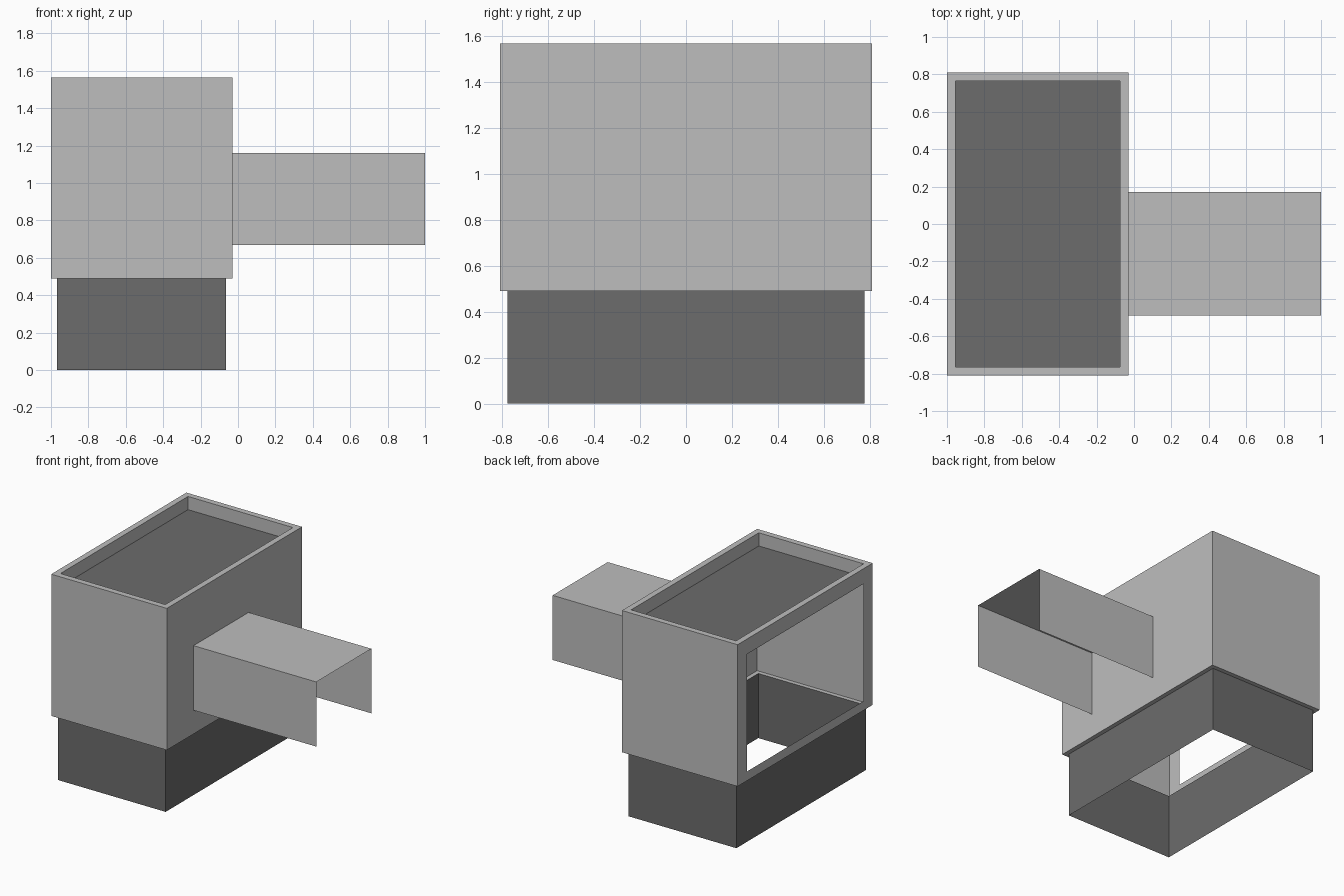
import bpy
import bmesh

cube = bpy.data.objects.get("Cube")
if cube:
    bpy.data.objects.remove(cube, do_unlink=True)


def material(name, value):
    mat = bpy.data.materials.new(name)
    mat.use_nodes = True
    colour = (value, value, value, 1)
    mat.diffuse_color = colour
    mat.node_tree.nodes["Principled BSDF"].inputs["Base Color"].default_value = colour
    return mat


light_grey = material("light grey", 0.515)
dark_grey = material("dark grey", 0.15)

# Outer footprint of the housing, shared by all rectangular parts
X0, X1, Y = -1.0, -0.03, 0.81


def rectangle(inset, z):
    """Counter-clockwise loop, inset from the housing footprint."""
    l, r, w = X0 + inset, X1 - inset, Y - inset
    return [(l, -w, z), (r, -w, z), (r, w, z), (l, w, z)]


def loft(bm, sections, closed=True):
    rows = [[bm.verts.new(p) for p in s] for s in sections]
    n = len(rows[0])
    for a, b in zip(rows, rows[1:]):
        for i in range(n if closed else n - 1):
            j = (i + 1) % n
            bm.faces.new((a[i], a[j], b[j], b[i]))
    return rows


def finish(bm, name, mat):
    mesh = bpy.data.meshes.new(name)
    bm.to_mesh(mesh)
    bm.free()
    mesh.materials.append(mat)
    obj = bpy.data.objects.new(name, mesh)
    bpy.context.scene.collection.objects.link(obj)
    return obj


# Base skirt: thin walls, open at top and bottom
bm = bmesh.new()
loft(bm, [rectangle(0.033, 0), rectangle(0.033, 0.49)])
finish(bm, "base_skirt", dark_grey)

# Housing: bottom flange, walls, top rim and inner lip
bm = bmesh.new()
loft(bm, [rectangle(0.033, 0.49), rectangle(0, 0.49), rectangle(0, 1.565),
          rectangle(0.045, 1.565), rectangle(0.045, 1.465)])
bm.normal_update()

# Large opening in the wall facing -x
wall = min(bm.faces, key=lambda f: f.calc_center_median().x)
bmesh.ops.inset_individual(bm, faces=[wall], thickness=0.1)
for v in wall.verts:
    v.co.y = 0.70 if v.co.y > 0 else -0.70
    v.co.z = 1.45 if v.co.z > 1 else 0.56
bmesh.ops.delete(bm, geom=[wall], context='FACES')
finish(bm, "housing", light_grey)

# Recessed top panel
bm = bmesh.new()
bm.faces.new([bm.verts.new(p) for p in rectangle(0.045, 1.465)])
finish(bm, "top_panel", dark_grey)

# Side chute: thin channel, open below and at the far end
bm = bmesh.new()
profile = [(-0.49, 0.67), (-0.49, 1.16), (0.17, 1.16), (0.17, 0.67)]
loft(bm, [[(x, y, z) for y, z in profile] for x in (1.0, X1)], closed=False)
finish(bm, "side_chute", light_grey)
